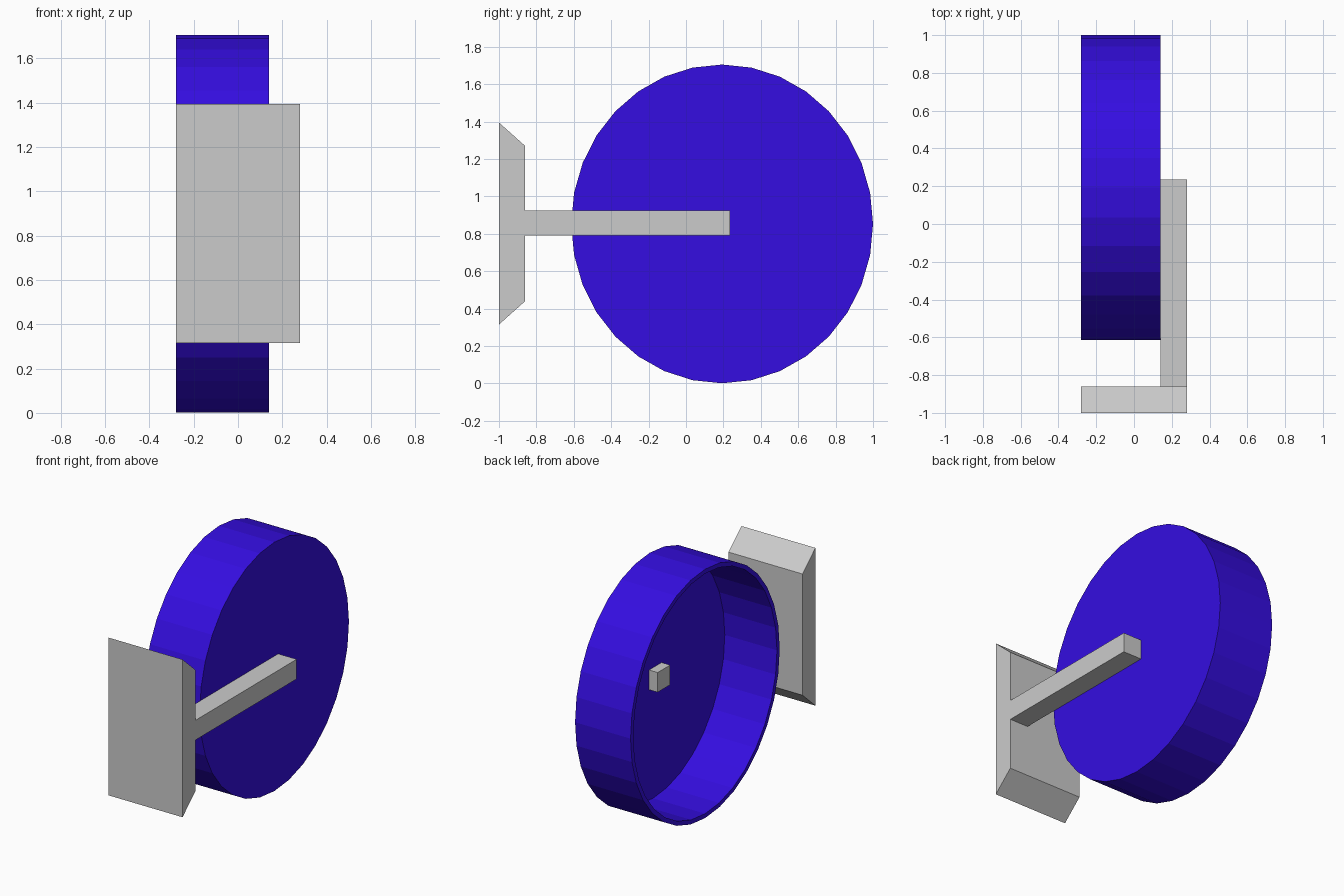
import bpy
import bmesh
from math import sin, cos, pi

if "Cube" in bpy.data.objects:
    bpy.data.objects.remove(bpy.data.objects["Cube"])

SIDES = 32


def finish(name, bm):
    bmesh.ops.recalc_face_normals(bm, faces=bm.faces)
    mesh = bpy.data.meshes.new(name)
    bm.to_mesh(mesh)
    bm.free()
    obj = bpy.data.objects.new(name, mesh)
    bpy.context.collection.objects.link(obj)
    return obj


def extrude_x(name, profile, x0, x1):
    """Prism from a (y, z) profile between x0 and x1."""
    bm = bmesh.new()
    ends = [[bm.verts.new((x, y, z)) for y, z in profile] for x in (x0, x1)]
    for end in ends:
        bm.faces.new(end)
    n = len(profile)
    for i in range(n):
        j = (i + 1) % n
        bm.faces.new((ends[0][i], ends[0][j], ends[1][j], ends[1][i]))
    return finish(name, bm)


def rect(y0, y1, z0, z1):
    return [(y0, z0), (y1, z0), (y1, z1), (y0, z1)]


def dish(name, rings, ry, rz, cy, cz):
    """Closed elliptical shell through rings of (x, inset)."""
    bm = bmesh.new()
    loops = []
    for x, inset in rings:
        loops.append([bm.verts.new((x,
                                    cy + (ry - inset) * sin(2 * pi * i / SIDES),
                                    cz + (rz - inset) * cos(2 * pi * i / SIDES)))
                      for i in range(SIDES)])
    for a, b in zip(loops, loops[1:]):
        for i in range(SIDES):
            j = (i + 1) % SIDES
            bm.faces.new((a[i], a[j], b[j], b[i]))
    bm.faces.new(loops[0])
    bm.faces.new(loops[-1])
    return finish(name, bm)


# Wheel cover: hollow drum, closed at +x and open at -x
cover = dish("wheel_cover",
             [(0.14, 0), (-0.28, 0), (-0.28, 0.03), (0.115, 0.03)],
             0.807, 0.852, 0.193, 0.853)
blue = bpy.data.materials.new("blue")
blue.diffuse_color = (0.035, 0.004, 0.75, 1)
blue.use_nodes = True
blue.node_tree.nodes["Principled BSDF"].inputs["Base Color"].default_value = blue.diffuse_color
cover.data.materials.append(blue)

# Mounting plate with slanted top and bottom edges
extrude_x("mounting_plate",
          [(-1, 0.315), (-0.86, 0.44), (-0.86, 1.27), (-1, 1.395)], -0.28, 0.28)

# Arm along the outside, and the axle peg that passes through the cover
extrude_x("support_arm", rect(-0.86, 0.235, 0.79, 0.925), 0.14, 0.28)
extrude_x("axle_peg", rect(0.10, 0.235, 0.79, 0.925), 0.05, 0.14)
